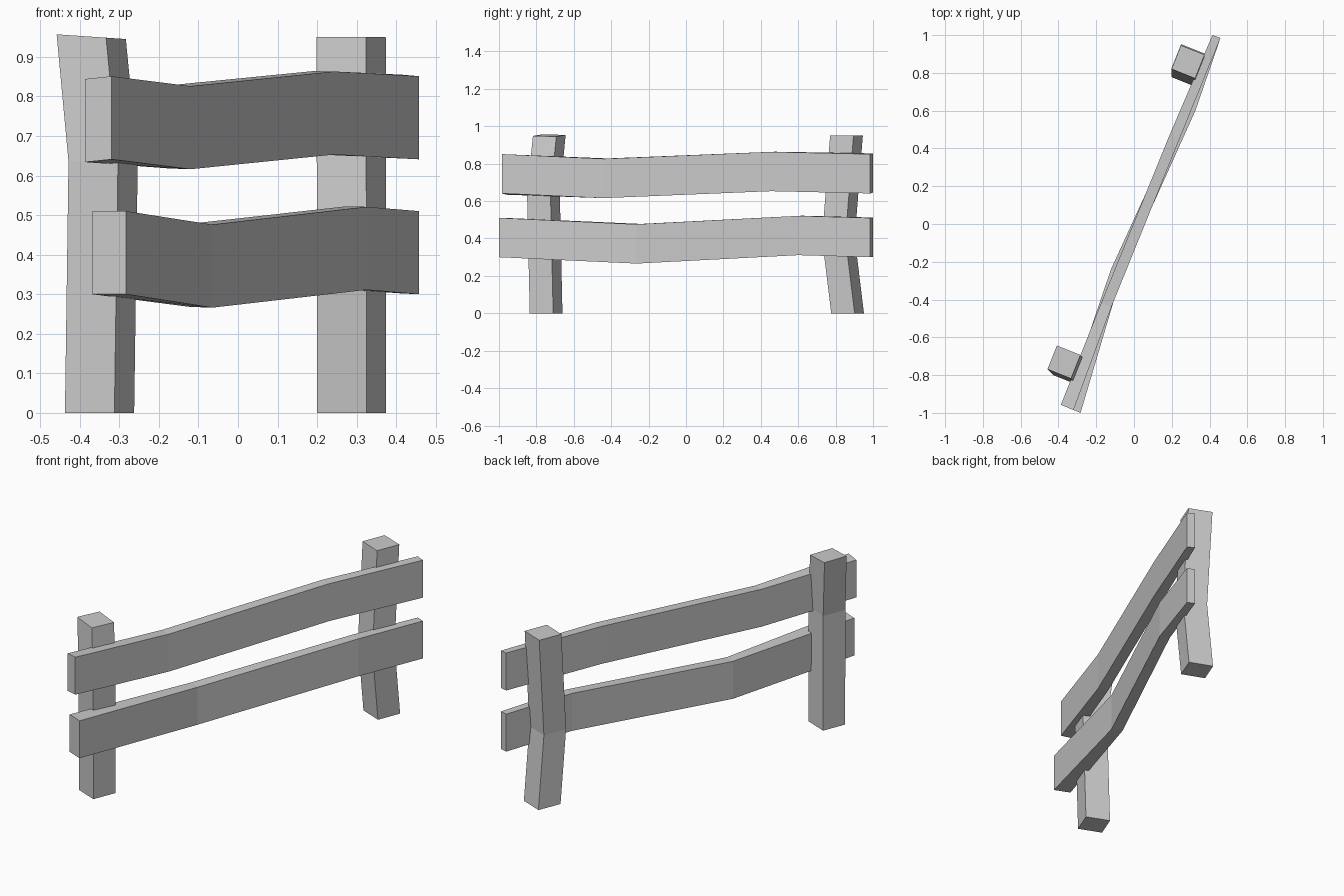
import bpy, bmesh
from mathutils import Vector

if "Cube" in bpy.data.objects:
    bpy.data.objects.remove(bpy.data.objects["Cube"])


def loft(name, rings):
    """Skin a chain of four-cornered rings and cap both ends."""
    bm = bmesh.new()
    loops = [[bm.verts.new(p) for p in ring] for ring in rings]
    for a, b in zip(loops, loops[1:]):
        for i in range(4):
            j = (i + 1) % 4
            bm.faces.new((a[i], a[j], b[j], b[i]))
    bm.faces.new(loops[0][::-1])
    bm.faces.new(loops[-1])
    bmesh.ops.recalc_face_normals(bm, faces=bm.faces)
    mesh = bpy.data.meshes.new(name)
    bm.to_mesh(mesh)
    bm.free()
    obj = bpy.data.objects.new(name, mesh)
    bpy.context.collection.objects.link(obj)
    return obj


def post(name, centres, tilt=0.0):
    """Square post, turned to face the rails, bent through the given centres."""
    u, v = Vector((0.0625, -0.025, 0)), Vector((0.025, 0.0625, 0))
    rings = []
    for k, c in enumerate(centres):
        slope = tilt if k == len(centres) - 1 else 0.0
        ring = []
        for a, b in ((-1, -1), (1, -1), (1, 1), (-1, 1)):
            d = u * a + v * b
            d.z = slope * d.x
            ring.append(Vector(c) + d)
        rings.append(ring)
    return loft(name, rings)


def rail(name, sections, height=0.21):
    """Warped board; each section is inner x, y, outer x, y, inner z, outer z."""
    rings = []
    for xi, yi, xo, yo, zi, zo in sections:
        rings.append([(xi, yi, zi), (xo, yo, zo),
                      (xo, yo, zo + height), (xi, yi, zi + height)])
    return loft(name, rings)


# Posts
post("near_post", [(-0.35, -0.748, 0), (-0.341, -0.762, 0.635), (-0.371, -0.731, 0.951)], -0.068)
post("far_post", [(0.287, 0.864, 0), (0.287, 0.815, 0.40), (0.286, 0.858, 0.95)])

# Rails
rail("lower_rail", [
    (-0.368, -0.965, -0.283, -1.0, 0.30, 0.30),
    (-0.122, -0.240, -0.065, -0.265, 0.268, 0.266),
    (0.272, 0.620, 0.325, 0.600, 0.312, 0.311),
    (0.415, 1.0, 0.458, 0.985, 0.302, 0.30),
])
rail("upper_rail", [
    (-0.387, -0.957, -0.320, -0.985, 0.634, 0.641),
    (-0.175, -0.420, -0.120, -0.440, 0.618, 0.616),
    (0.190, 0.475, 0.243, 0.455, 0.654, 0.653),
    (0.415, 1.0, 0.458, 0.985, 0.645, 0.641),
])
